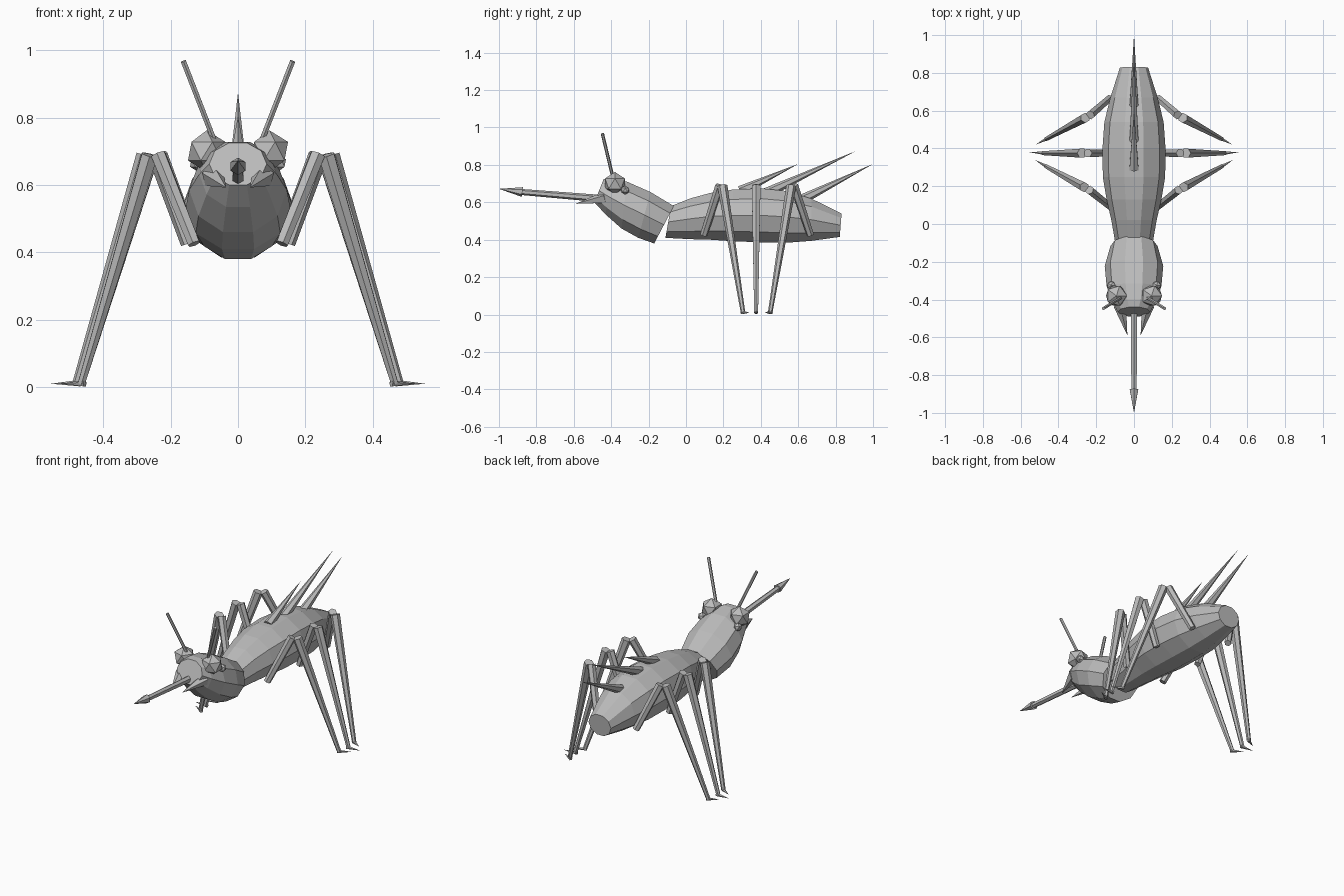
import bpy
import bmesh
import math
from mathutils import Vector

old = bpy.data.objects.get("Cube")
if old:
    bpy.data.objects.remove(old, do_unlink=True)

grey = bpy.data.materials.new("shell grey")
grey.diffuse_color = (0.5, 0.5, 0.5, 1)
grey.use_nodes = True
grey.node_tree.nodes["Principled BSDF"].inputs["Base Color"].default_value = (0.5, 0.5, 0.5, 1)


def finish(name, bm):
    bmesh.ops.recalc_face_normals(bm, faces=bm.faces[:])
    mesh = bpy.data.meshes.new(name)
    bm.to_mesh(mesh)
    bm.free()
    mesh.materials.append(grey)
    obj = bpy.data.objects.new(name, mesh)
    bpy.context.collection.objects.link(obj)
    return obj


def loft(name, rings, sides=10):
    """Skin rings given as (top y, top z, bottom y, bottom z, half width)."""
    bm = bmesh.new()
    loops = []
    for ty, tz, by, bz, half in rings:
        top, low = Vector((0, ty, tz)), Vector((0, by, bz))
        centre = (top + low) / 2
        up = (top - low) / 2 / math.cos(math.pi / sides)
        loop = []
        for i in range(sides):
            a = 2 * math.pi * i / sides
            loop.append(bm.verts.new(centre + up * math.sin(a) + Vector((half * math.cos(a), 0, 0))))
        loops.append(loop)
    for a, b in zip(loops, loops[1:]):
        for i in range(sides):
            j = (i + 1) % sides
            bm.faces.new((a[i], a[j], b[j], b[i]))
    bm.faces.new(loops[0])
    bm.faces.new(loops[-1])
    return finish(name, bm)


def rod(name, start, end, r1, r2, sides=6):
    """Tapered prism between two points; a zero radius makes a spike."""
    start, end = Vector(start), Vector(end)
    axis = end - start
    bm = bmesh.new()
    bmesh.ops.create_cone(bm, cap_ends=True, segments=sides, radius1=r1, radius2=r2, depth=axis.length)
    bmesh.ops.remove_doubles(bm, verts=bm.verts[:], dist=1e-5)
    obj = finish(name, bm)
    obj.rotation_mode = 'QUATERNION'
    obj.rotation_quaternion = axis.to_track_quat('Z', 'Y')
    obj.location = (start + end) / 2
    return obj


def ball(name, centre, radius):
    bm = bmesh.new()
    bmesh.ops.create_icosphere(bm, subdivisions=1, radius=radius)
    obj = finish(name, bm)
    obj.location = centre
    return obj


# Body and bent head
loft("abdomen", [
    (-0.08, 0.58, -0.11, 0.41, 0.10),
    (0.02, 0.62, 0.02, 0.403, 0.12),
    (0.13, 0.65, 0.13, 0.40, 0.145),
    (0.25, 0.668, 0.25, 0.392, 0.165),
    (0.40, 0.675, 0.40, 0.386, 0.167),
    (0.54, 0.66, 0.54, 0.384, 0.157),
    (0.67, 0.62, 0.67, 0.394, 0.125),
    (0.832, 0.54, 0.822, 0.415, 0.075),
])
loft("head", [
    (-0.065, 0.58, -0.17, 0.38, 0.125),
    (-0.19, 0.655, -0.255, 0.41, 0.155),
    (-0.315, 0.71, -0.345, 0.46, 0.145),
    (-0.40, 0.728, -0.43, 0.535, 0.115),
    (-0.44, 0.725, -0.49, 0.60, 0.085),
])

# Proboscis with a barbed tip
rod("proboscis_shaft", (0, -0.43, 0.618), (0, -0.89, 0.656), 0.02, 0.016)
rod("proboscis_tip", (0, -0.875, 0.655), (0, -1.0, 0.672), 0.026, 0)

# Back spines
for i, (y, z, ty, tz) in enumerate([(0.29, 0.66, 0.60, 0.805),
                                    (0.43, 0.65, 0.91, 0.875),
                                    (0.61, 0.61, 1.0, 0.805)]):
    rod(f"back_spine_{i + 1}", (0, y, z), (0, ty, tz), 0.028, 0)

# Legs as plan positions: hip, knee, ankle, toe
legs = {
    "front": [(0.13, 0.095), (0.245, 0.185), (0.465, 0.305), (0.525, 0.34)],
    "middle": [(0.15, 0.375), (0.255, 0.375), (0.48, 0.375), (0.555, 0.38)],
    "rear": [(0.13, 0.665), (0.24, 0.572), (0.465, 0.45), (0.52, 0.42)],
}
for side, s in (("left", 1), ("right", -1)):
    for place, plan in legs.items():
        hip, knee, ankle, toe = [Vector((s * x, y, 0)) for x, y in plan]
        out = (ankle - knee).normalized() * 0.02
        up = Vector((0, 0, 1))
        rod(f"{place}_{side}_upper_leg", hip + up * 0.425, knee - out * 0.5 + up * 0.69, 0.02, 0.024)
        rod(f"{place}_{side}_lower_leg", knee + out + up * 0.688, ankle + up * 0.01, 0.027, 0.012)
        rod(f"{place}_{side}_foot", ankle - out * 0.6 + up * 0.011, toe + up * 0.01, 0.011, 0, 5)

    # Eyes, antennae and mandibles
    ball(f"{side}_eye", (s * 0.093, -0.38, 0.70), 0.062)
    ball(f"{side}_small_eye", (s * 0.12, -0.325, 0.665), 0.025)
    rod(f"{side}_antenna", (s * 0.07, -0.39, 0.73), (s * 0.162, -0.447, 0.967), 0.009, 0.009)
    rod(f"{side}_mandible", (s * 0.075, -0.43, 0.625), (s * 0.035, -0.59, 0.592), 0.035, 0, 5)
